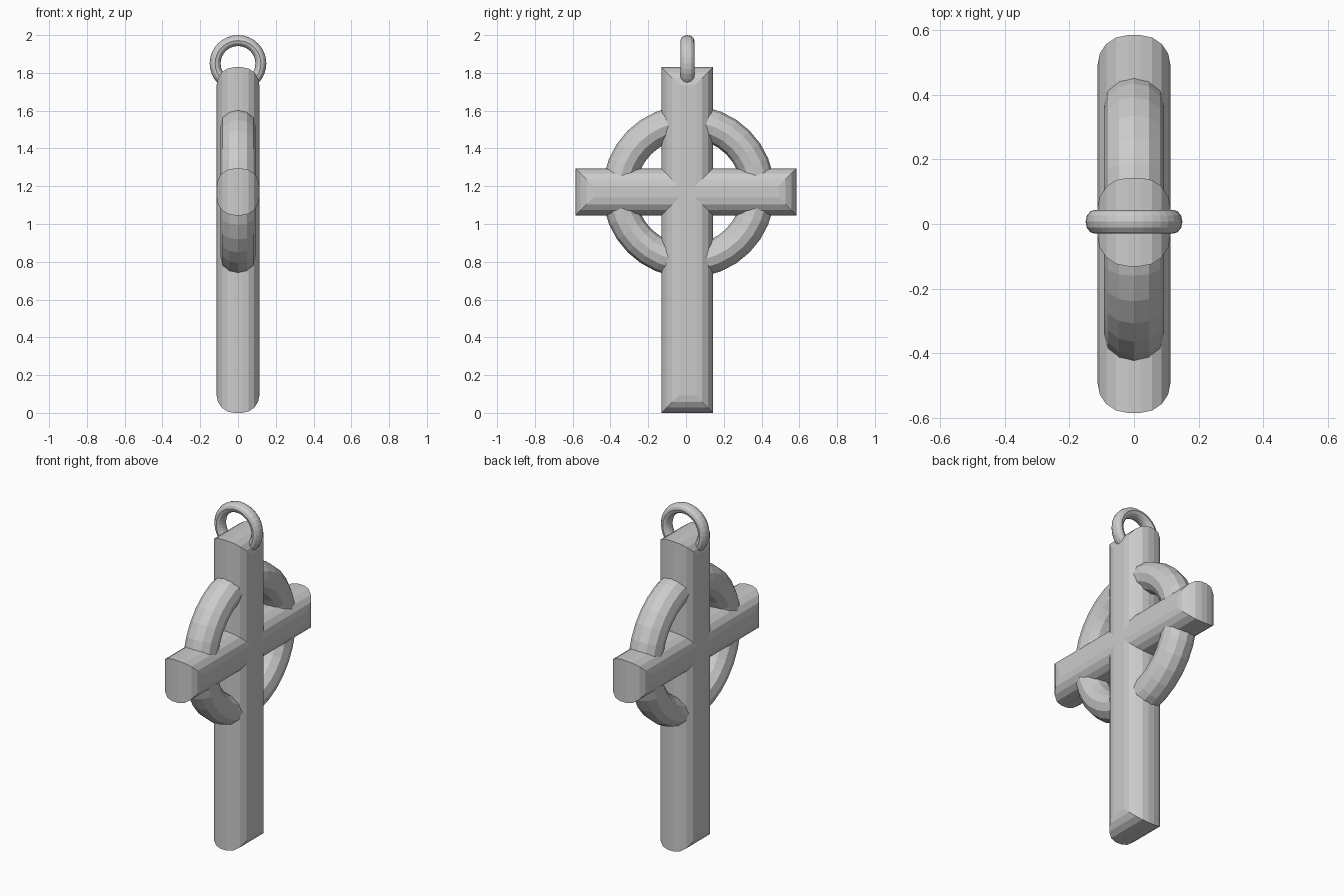
import bpy, bmesh
from math import sin, cos, pi

if "Cube" in bpy.data.objects:
    bpy.data.objects.remove(bpy.data.objects["Cube"])


def outline(d):
    # cross outline in (y, z), inset by d on every edge
    y0, y1, y2, y3 = -0.585 + d, -0.131 + d, 0.143 - d, 0.585 - d
    z0, z1, z2, z3 = d, 1.046 + d, 1.294 - d, 1.83 - d
    return [(y1, z0), (y2, z0), (y2, z1), (y3, z1), (y3, z2), (y2, z2),
            (y2, z3), (y1, z3), (y1, z2), (y0, z2), (y0, z1), (y1, z1)]


# cross body: stacked outlines with a rounded, mitred edge profile
HALF, DEPTH, INSET, STEPS = 0.113, 0.093, 0.093, 4
side = []
for i in range(STEPS + 1):
    a = pi / 2 * i / STEPS
    side.append((HALF - DEPTH + DEPTH * sin(a), INSET * (1 - cos(a))))
layers = [(-x, d) for x, d in reversed(side)] + side

bm = bmesh.new()
rows = [[bm.verts.new((x, y, z)) for y, z in outline(d)] for x, d in layers]
for a, b in zip(rows, rows[1:]):
    for i in range(12):
        j = (i + 1) % 12
        bm.faces.new((a[i], a[j], b[j], b[i]))
bm.faces.new(rows[0])
bm.faces.new(rows[-1])
bmesh.ops.recalc_face_normals(bm, faces=bm.faces)
mesh = bpy.data.meshes.new("cross_body")
bm.to_mesh(mesh)
bm.free()
bpy.context.collection.objects.link(bpy.data.objects.new("cross_body", mesh))


def ring(name, loc, rot, major, minor, n_major, n_minor, stretch):
    bpy.ops.mesh.primitive_torus_add(major_radius=major, minor_radius=minor,
                                     major_segments=n_major, minor_segments=n_minor,
                                     location=loc, rotation=rot)
    ob = bpy.context.object
    ob.name = name
    ob.scale.z = stretch


# halo ring around the crossing, and hanging loop at the top
ring("halo_ring", (0, 0.014, 1.172), (0, pi / 2, 0), 0.368, 0.088, 32, 12, 1.06)
ring("hanging_loop", (0, 0.007, 1.85), (pi / 2, 0, 0), 0.121, 0.029, 32, 12, 1.28)
